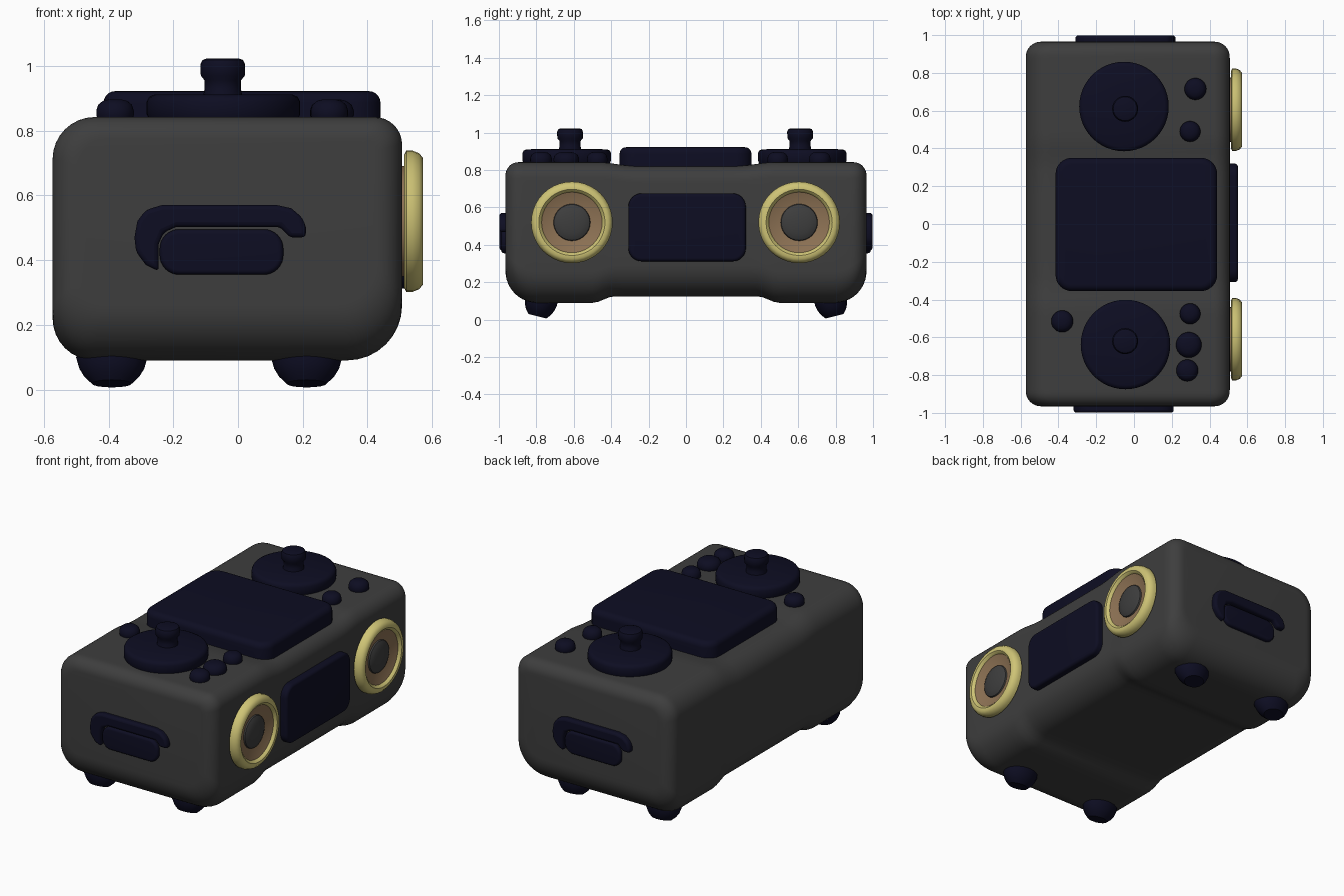
import bpy, bmesh, math
from mathutils import Matrix

if "Cube" in bpy.data.objects:
    bpy.data.objects.remove(bpy.data.objects["Cube"])


def material(name, rgb):
    m = bpy.data.materials.new(name)
    m.use_nodes = True
    m.diffuse_color = (*rgb, 1)
    bsdf = next(n for n in m.node_tree.nodes if n.type == 'BSDF_PRINCIPLED')
    bsdf.inputs["Base Color"].default_value = (*rgb, 1)
    return m


GREY = material("charcoal", (0.048, 0.048, 0.048))
NAVY = material("dark navy", (0.004, 0.004, 0.016))
YELLOW = material("pale yellow", (0.62, 0.55, 0.18))
BROWN = material("tan brown", (0.27, 0.17, 0.09))

# Frames that turn an upright part to face each side
SIDE = Matrix(((0, 0, 1, 0), (1, 0, 0, 0), (0, 1, 0, 0), (0, 0, 0, 1)))
FRONT = Matrix.Rotation(math.pi / 2, 4, 'X')
SPIN = Matrix.Translation((-0.05, 0, 0)) @ Matrix.Rotation(math.pi, 4, 'Z') @ Matrix.Translation((0.05, 0, 0))
BACK = SPIN @ FRONT


def at(x, y, z):
    return Matrix.Translation((x, y, z))


def loft(name, rings, mat, frame=Matrix(), angle=40):
    """Skin a stack of (height, outline) rings and close both ends."""
    bm = bmesh.new()
    loops = [[bm.verts.new((x, y, h)) for x, y in pts] for h, pts in rings]
    for a, b in zip(loops, loops[1:]):
        for i in range(len(a)):
            j = (i + 1) % len(a)
            bm.faces.new((a[i], a[j], b[j], b[i]))
    bm.faces.new(loops[0][::-1])
    bm.faces.new(loops[-1])
    bm.transform(frame)
    bmesh.ops.recalc_face_normals(bm, faces=bm.faces)
    mesh = bpy.data.meshes.new(name)
    bm.to_mesh(mesh)
    bm.free()
    mesh.materials.append(mat)
    ob = bpy.data.objects.new(name, mesh)
    bpy.context.collection.objects.link(ob)
    bpy.ops.object.select_all(action='DESELECT')
    ob.select_set(True)
    bpy.context.view_layer.objects.active = ob
    bpy.ops.object.shade_smooth_by_angle(angle=math.radians(angle))
    return ob


def rounded(x0, x1, y0, y1, radii, steps=8):
    """Rounded rectangle; radii run top right, top left, bottom left, bottom right."""
    corners = [(x1, y1, -1, -1), (x0, y1, 1, -1), (x0, y0, 1, 1), (x1, y0, -1, 1)]
    pts = []
    for k, ((cx, cy, sx, sy), r) in enumerate(zip(corners, radii)):
        for i in range(steps + 1):
            a = math.pi / 2 * (k + i / steps)
            pts.append((cx + r * (sx + math.cos(a)), cy + r * (sy + math.sin(a))))
    return pts


def ellipse(rx, ry, n):
    return [(rx * math.cos(2 * math.pi * i / n), ry * math.sin(2 * math.pi * i / n)) for i in range(n)]


def lathe(name, profile, mat, frame, n=40, squash=1):
    return loft(name, [(h, ellipse(r, r * squash, n)) for r, h in profile], mat, frame)


def plate(name, x0, x1, y0, y1, r, low, high, edge, mat, frame=Matrix()):
    """Rounded slab with a soft upper rim."""
    rings = [(low, rounded(x0, x1, y0, y1, [r] * 4))]
    for i in range(6):
        a = math.pi / 2 * i / 5
        d = edge * (1 - math.cos(a))
        rings.append((high - edge * (1 - math.sin(a)),
                      rounded(x0 + d, x1 - d, y0 + d, y1 - d, [r - d] * 4)))
    return loft(name, rings, mat, frame)


# Body: sections along its length, with rounded ends and a raised belly
def inset(d, r):
    return r - math.sqrt(r * r - (r - d) ** 2) if d < r else 0


def smooth(a, b, t):
    t = min(max((t - a) / (b - a), 0), 1)
    return t * t * (3 - 2 * t)


HALF = 0.965
stations = [HALF - 0.18 * (1 - math.cos(math.pi / 2 * i / 12)) for i in range(13)]
stations += [0.7, 0.55, 0.5, 0.47, 0.44, 0.41, 0.38, 0.33, 0.28, 0.15]
stations += [0] + [-s for s in reversed(stations)]
body_rings = []
for s in stations:
    d = HALF - abs(s)
    side, top, low = inset(d, 0.08), inset(d, 0.07), inset(d, 0.17)
    mid = 1 - smooth(0.38, 0.5, abs(s))
    dip = 1 - smooth(0.28, 0.47, abs(s))
    outline = rounded(-0.573 + side, 0.507 - side, 0.09 + low + 0.035 * mid, 0.842 - top - 0.02 * dip,
                      [r - 0.6 * side for r in (0.085, 0.13, 0.13, 0.17)])
    body_rings.append((-s, outline))
loft("body", body_rings, GREY, FRONT, 50)

# Top pad and side display
plate("top_pad", -0.415, 0.44, -0.355, 0.35, 0.085, 0.8, 0.922, 0.035, NAVY)
plate("side_display", -0.308, 0.32, 0.312, 0.675, 0.07, 0.48, 0.55, 0.018, NAVY, SIDE)

# Speakers: base, ring, cone and dome
for label, y in (("front", -0.61), ("rear", 0.605)):
    frame = SIDE @ at(y, 0.52, 0)
    lathe(label + "_speaker_base", [(0.17, 0.49), (0.17, 0.53)], BROWN, frame)
    ring = [(0.155, 0.515), (0.205, 0.513), (0.218, 0.52), (0.218, 0.54), (0.21, 0.56),
            (0.195, 0.572), (0.177, 0.572), (0.163, 0.56), (0.157, 0.54)]
    lathe(label + "_speaker_ring", ring, YELLOW, frame)
    lathe(label + "_speaker_cone", [(0.164, 0.52), (0.164, 0.557), (0.1, 0.534), (0.04, 0.532)], BROWN, frame)
    dome = [(0.1, 0.53)] + [(0.1 * math.cos(a), 0.535 + 0.025 * math.sin(a)) for a in (0.3, 0.6, 0.9, 1.2, 1.45)]
    lathe(label + "_speaker_dome", dome, GREY, frame)

# The ring skins end to end, so open its middle by removing the two end caps
for label in ("front", "rear"):
    mesh = bpy.data.objects[label + "_speaker_ring"].data
    bm = bmesh.new()
    bm.from_mesh(mesh)
    caps = [f for f in bm.faces if len(f.verts) > 4]
    bmesh.ops.delete(bm, geom=caps, context='FACES_ONLY')
    bm.to_mesh(mesh)
    bm.free()

# Turntable discs with knobs
disc = [(0.228, 0.83), (0.237, 0.85), (0.237, 0.89), (0.23, 0.904), (0.215, 0.911), (0.06, 0.912)]
knob = [(0.062, 0.9), (0.056, 0.93), (0.056, 0.955), (0.068, 0.97), (0.069, 1.005), (0.063, 1.018), (0.05, 1.023)]
for label, x, y, knob_y in (("front", -0.045, -0.638, -0.62), ("rear", -0.053, 0.622, 0.61)):
    lathe(label + "_disc", disc, NAVY, at(x, y, 0), 48)
    lathe(label + "_knob", knob, NAVY, at(-0.047, knob_y, 0), 24)

# Small round buttons
buttons = [(0.325, 0.715, 0.058), (0.297, 0.49, 0.055), (0.297, -0.475, 0.055),
           (0.29, -0.64, 0.068), (0.282, -0.775, 0.058), (-0.38, -0.515, 0.058)]
for i, (x, y, r) in enumerate(buttons):
    profile = [(r * 0.85, 0.82), (r, 0.848), (r, 0.862), (r * 0.9, 0.88), (r * 0.65, 0.892), (r * 0.3, 0.897)]
    lathe("button_%d" % (i + 1), profile, NAVY, at(x, y, 0), 24)

# End handles: hooked bar over a grip
hook = [(-0.245, 0.365), (-0.285, 0.385), (-0.315, 0.425), (-0.32, 0.47), (-0.311, 0.52), (-0.285, 0.555),
        (-0.235, 0.57), (0.12, 0.57), (0.165, 0.56), (0.2, 0.53), (0.21, 0.5), (0.21, 0.47),
        (0.16, 0.47), (0.13, 0.503), (-0.19, 0.503), (-0.23, 0.485), (-0.245, 0.45)]
for label, frame in (("front", FRONT), ("rear", BACK)):
    bar = loft(label + "_handle_bar", [(0.94, hook), (0.998, hook)], NAVY, frame)
    bevel = bar.modifiers.new("soft edges", 'BEVEL')
    bevel.width = 0.014
    bevel.segments = 3
    plate(label + "_handle_grip", -0.242, 0.14, 0.355, 0.495, 0.06, 0.94, 0.988, 0.015, NAVY, frame)

# Feet: stubby, leaning a little outward
foot = [(0.1, 0.06), (0.108, 0.03), (0.11, 0), (0.1, -0.035), (0.085, -0.06), (0.062, -0.082)]
for end, s in (("front", -1), ("rear", 1)):
    for hand, x in (("left", 0.212), ("right", -0.39)):
        tilt = Matrix.Rotation(0.24 * s, 4, 'X')
        lathe("%s_%s_foot" % (end, hand), foot, NAVY, at(x, 0.775 * s, 0.098) @ tilt, 16, 0.8)
